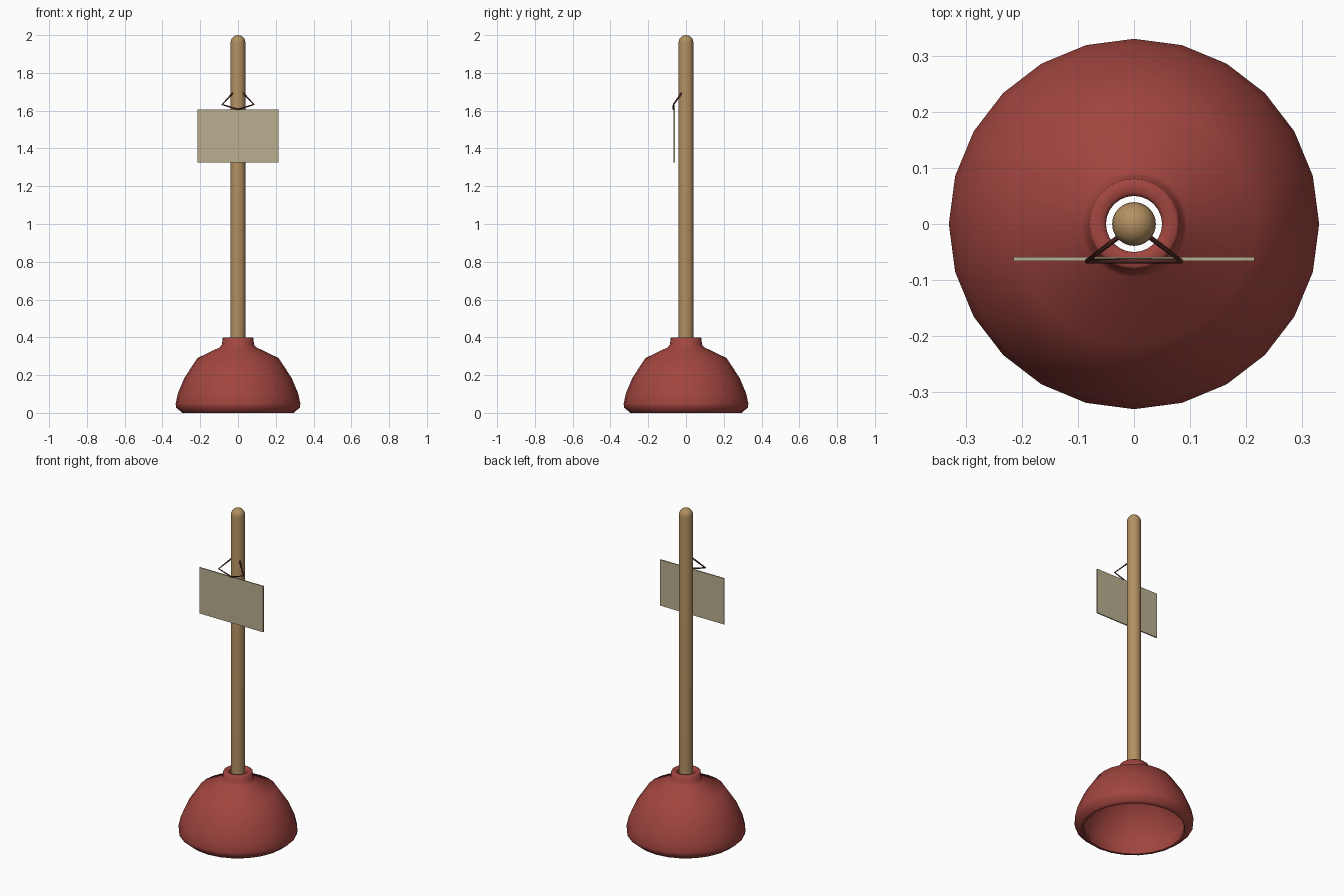
import bpy, bmesh
from math import radians, cos, sin, pi
from mathutils import Matrix

if "Cube" in bpy.data.objects:
    bpy.data.objects.remove(bpy.data.objects["Cube"])


def material(name, rgb):
    m = bpy.data.materials.new(name)
    m.diffuse_color = (*rgb, 1)
    m.use_nodes = True
    m.node_tree.nodes["Principled BSDF"].inputs["Base Color"].default_value = m.diffuse_color
    return m


def finish(obj, mat, angle=None):
    obj.data.materials.append(mat)
    bpy.ops.object.select_all(action='DESELECT')
    obj.select_set(True)
    bpy.context.view_layer.objects.active = obj
    if angle:
        bpy.ops.object.shade_smooth_by_angle(angle=radians(angle))


def lathe(name, profile, sides, mat, angle, closed=False):
    """Revolve an (r, z) profile around the z axis."""
    bm = bmesh.new()
    verts = [bm.verts.new((r, 0, z)) for r, z in profile]
    pairs = list(zip(verts, verts[1:]))
    if closed:
        pairs.append((verts[-1], verts[0]))
    edges = [bm.edges.new(p) for p in pairs]
    bmesh.ops.spin(bm, geom=verts + edges, cent=(0, 0, 0), axis=(0, 0, 1),
                   angle=2 * pi, steps=sides, use_merge=False)
    bmesh.ops.remove_doubles(bm, verts=bm.verts, dist=1e-4)
    bmesh.ops.recalc_face_normals(bm, faces=bm.faces)
    mesh = bpy.data.meshes.new(name)
    bm.to_mesh(mesh)
    bm.free()
    obj = bpy.data.objects.new(name, mesh)
    bpy.context.collection.objects.link(obj)
    finish(obj, mat, angle)
    return obj


rubber = material("rubber_red", (0.36, 0.06, 0.05))
wood = material("wood", (0.45, 0.28, 0.12))
card = material("card", (0.49, 0.43, 0.28))
twine = material("twine", (0.09, 0.025, 0.02))

# Hollow rubber cup with collar: outside going up, then back down inside
lathe("rubber_cup", [
    (0.300, 0.005), (0.328, 0.028), (0.330, 0.050), (0.318, 0.105),
    (0.284, 0.185), (0.215, 0.290), (0.095, 0.348), (0.085, 0.362),
    (0.081, 0.396), (0.076, 0.400), (0.056, 0.400), (0.050, 0.394),
    (0.050, 0.325), (0.198, 0.265), (0.258, 0.170), (0.288, 0.100),
    (0.295, 0.050), (0.278, 0.020), (0.280, 0.000), (0.295, 0.000)],
    24, rubber, 50, closed=True)

# Wooden handle with a domed tip
R = 0.039
dome = [(R * cos(a), 2 - R + R * sin(a)) for a in (i * pi / 12 for i in range(6))]
lathe("handle", [(0, 0.30), (R, 0.30)] + dome + [(0, 2.0)], 24, wood, 45)

# Hanging tag plate
bpy.ops.mesh.primitive_cube_add(
    size=1, location=(0, -0.062, 1.465))
tag = bpy.context.object
tag.name = "tag_plate"
tag.data.transform(Matrix.Diagonal((0.43, 0.007, 0.28, 1)))
finish(tag, card)

# Twine loop from the handle to the top of the tag
path = [(-0.026, -0.022, 1.695), (-0.084, -0.066, 1.633), (0, -0.066, 1.606),
        (0.084, -0.066, 1.633), (0.026, -0.022, 1.695)]
curve = bpy.data.curves.new("tag_string", 'CURVE')
curve.dimensions = '3D'
curve.bevel_depth = 0.0045
curve.bevel_resolution = 1
curve.use_fill_caps = True
spline = curve.splines.new('POLY')
spline.points.add(len(path) - 1)
for p, co in zip(spline.points, path):
    p.co = (*co, 1)
string = bpy.data.objects.new("tag_string", curve)
bpy.context.collection.objects.link(string)
finish(string, twine)
